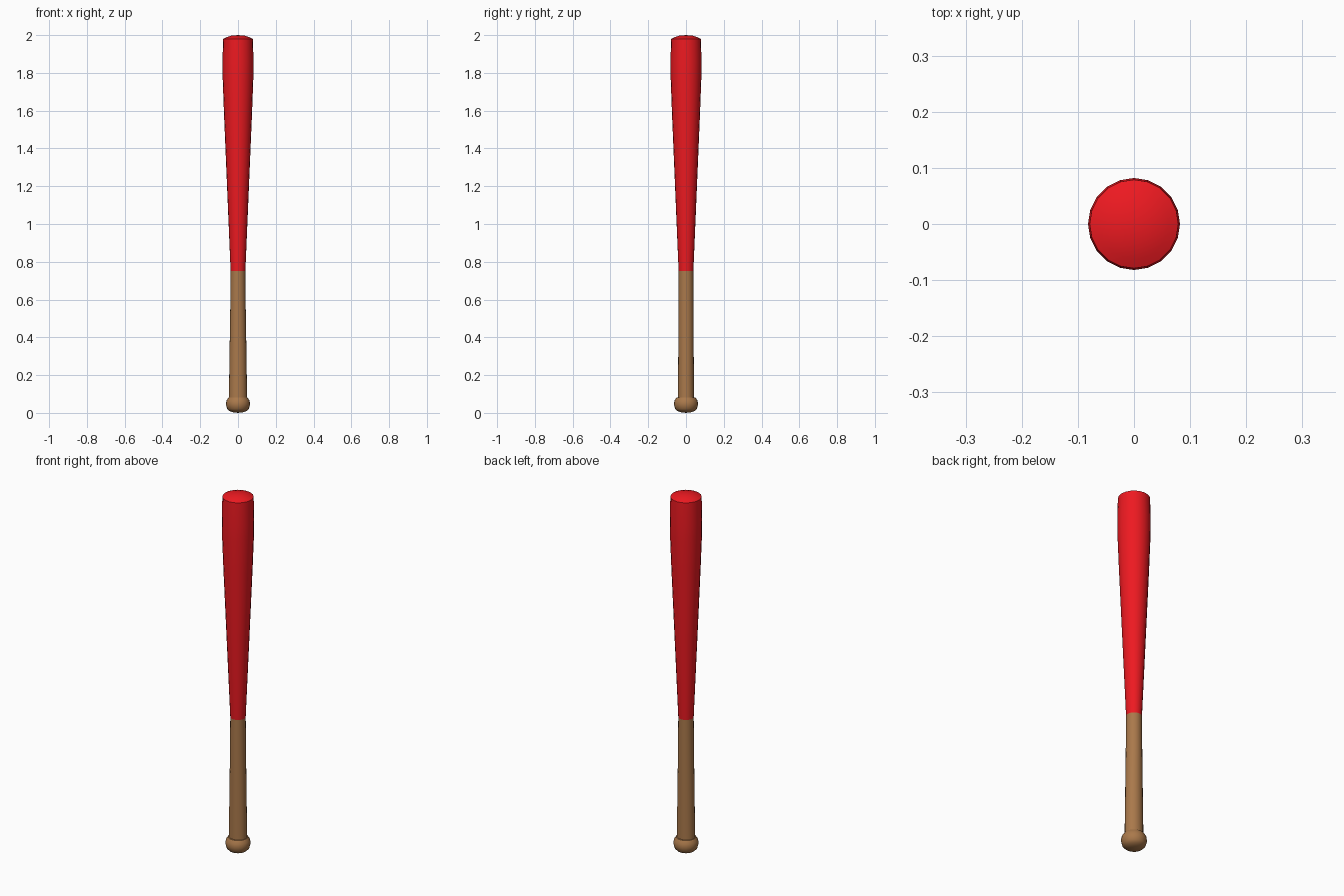
import bpy, bmesh, math

if "Cube" in bpy.data.objects:
    bpy.data.objects.remove(bpy.data.objects["Cube"])

SIDES = 20


def material(name, color):
    m = bpy.data.materials.new(name)
    m.diffuse_color = color
    m.use_nodes = True
    m.node_tree.nodes["Principled BSDF"].inputs["Base Color"].default_value = m.diffuse_color
    return m


def lathe(name, profile, mat):
    """Revolve (rx, ry, z) points around z; a zero radius makes a pole."""
    bm = bmesh.new()
    rings = []
    for rx, ry, z in profile:
        if rx == 0:
            rings.append([bm.verts.new((0, 0, z))] * SIDES)
        else:
            rings.append([bm.verts.new((rx * math.cos(a), ry * math.sin(a), z))
                          for a in (2 * math.pi * i / SIDES for i in range(SIDES))])
    for lo, hi in zip(rings, rings[1:]):
        for i in range(SIDES):
            j = (i + 1) % SIDES
            bm.faces.new(list(dict.fromkeys((lo[i], lo[j], hi[j], hi[i]))))
    bmesh.ops.recalc_face_normals(bm, faces=bm.faces)
    mesh = bpy.data.meshes.new(name)
    bm.to_mesh(mesh)
    bm.free()
    ob = bpy.data.objects.new(name, mesh)
    bpy.context.collection.objects.link(ob)
    mesh.materials.append(mat)
    bpy.ops.object.select_all(action='DESELECT')
    ob.select_set(True)
    bpy.context.view_layer.objects.active = ob
    bpy.ops.object.shade_smooth_by_angle(angle=math.radians(40))
    return ob


red = material("red_paint", (0.85, 0.01, 0.015, 1))
wood = material("wood", (0.40, 0.19, 0.07, 1))

# Tapered barrel with a shallow domed end
lathe("barrel", [(.039, .039, .75), (.058, .058, 1.2), (.074, .074, 1.58),
                 (.081, .081, 1.77), (.082, .082, 1.86), (.079, .079, 1.98),
                 (.062, .062, 1.988), (.035, .035, 1.997), (0, 0, 2.0)], red)

# Handle, flaring slightly toward the knob
lathe("handle", [(.048, .043, .08), (.045, .041, .3), (.041, .040, .55),
                 (.039, .039, .75)], wood)

# Rounded knob
lathe("knob", [(0, 0, 0), (.025, .025, .003), (.046, .046, .010),
               (.058, .058, .022), (.064, .064, .045), (.061, .061, .066),
               (.050, .050, .082), (.040, .040, .083)], wood)
